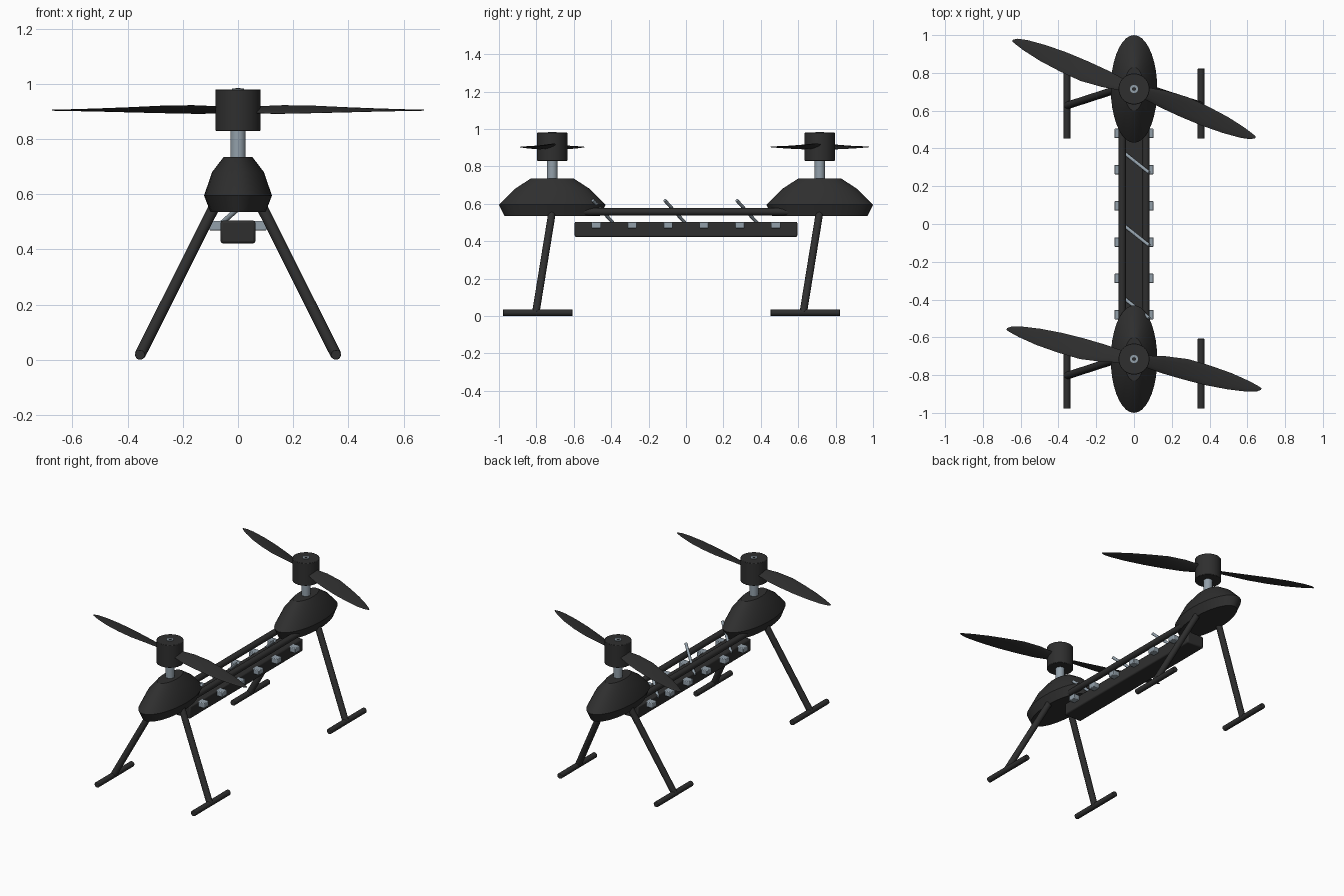
import bpy, bmesh, math
from mathutils import Vector, Matrix

if "Cube" in bpy.data.objects:
    bpy.data.objects.remove(bpy.data.objects["Cube"], do_unlink=True)


def material(name, colour, roughness):
    m = bpy.data.materials.new(name)
    m.use_nodes = True
    m.diffuse_color = (*colour, 1)
    shader = m.node_tree.nodes["Principled BSDF"]
    shader.inputs["Base Color"].default_value = (*colour, 1)
    shader.inputs["Roughness"].default_value = roughness
    return m


BLACK = material("matte black", (0.028, 0.028, 0.028), 0.6)
STEEL = material("brushed steel", (0.29, 0.35, 0.40), 0.5)


def finish(name, bm, mat, bevel=0.0, angle=30):
    bmesh.ops.recalc_face_normals(bm, faces=bm.faces)
    mesh = bpy.data.meshes.new(name)
    bm.to_mesh(mesh)
    bm.free()
    for p in mesh.polygons:
        p.use_smooth = True
    mesh.set_sharp_from_angle(angle=math.radians(angle))
    mesh.materials.append(mat)
    obj = bpy.data.objects.new(name, mesh)
    bpy.context.collection.objects.link(obj)
    if bevel:
        mod = obj.modifiers.new("soft edges", "BEVEL")
        mod.width, mod.segments = bevel, 2
    return obj


def box(name, centre, size, mat, bevel):
    bm = bmesh.new()
    bmesh.ops.create_cube(bm, size=1)
    bmesh.ops.scale(bm, vec=size, verts=bm.verts)
    bmesh.ops.translate(bm, vec=centre, verts=bm.verts)
    return finish(name, bm, mat, bevel)


def rod(name, start, end, radius, mat, bevel=0.0, sides=24):
    a, b = Vector(start), Vector(end)
    turn = (b - a).to_track_quat("Z", "Y").to_matrix().to_4x4()
    bm = bmesh.new()
    bmesh.ops.create_cone(bm, cap_ends=True, segments=sides, radius1=radius, radius2=radius,
                          depth=(b - a).length, matrix=Matrix.Translation((a + b) / 2) @ turn)
    return finish(name, bm, mat, bevel)


def loft(name, rings, mat, angle):
    """Skin a list of closed point rings and cap both ends."""
    bm = bmesh.new()
    loops = [[bm.verts.new(p) for p in ring] for ring in rings]
    n = len(loops[0])
    for low, high in zip(loops, loops[1:]):
        for i in range(n):
            j = (i + 1) % n
            bm.faces.new((low[i], low[j], high[j], high[i]))
    bm.faces.new(loops[0])
    bm.faces.new(loops[-1])
    return finish(name, bm, mat, angle=angle)


def pod(name, y):
    # height, half width, half length of each elliptical layer
    layers = [(0.535, 0.100, 0.255), (0.595, 0.123, 0.285),
              (0.68, 0.094, 0.20), (0.735, 0.052, 0.115)]
    turns = [math.tau * i / 36 for i in range(36)]
    return loft(name, [[(w * math.cos(t), y + l * math.sin(t), z) for t in turns]
                       for z, w, l in layers], BLACK, 24)


def blade(name, y, heading):
    # radius, trailing offset, leading offset, pitch in degrees
    stations = [(0.06, -0.030, 0.035, 20), (0.16, -0.042, 0.055, 18), (0.28, -0.048, 0.066, 13),
                (0.40, -0.050, 0.058, 9), (0.52, -0.045, 0.044, 6), (0.62, -0.034, 0.024, 4),
                (0.67, -0.022, 0.010, 3), (0.692, -0.008, 0.002, 3)]
    spin = Matrix.Translation((0, y, 0.905)) @ Matrix.Rotation(math.radians(heading), 4, "Z")
    rings = []
    for r, back, lead, pitch in stations:
        mid, half = (back + lead) / 2, (lead - back) / 2
        tilt = Matrix.Rotation(math.radians(pitch), 4, "X")
        ring = []
        for i in range(12):
            t = math.tau * i / 12
            thick = 0.007 * (1 - 0.7 * r / 0.7)
            ring.append(spin @ (Matrix.Translation((r, 0, 0)) @ tilt
                                @ Vector((0, mid + half * math.cos(t), thick * math.sin(t)))))
        rings.append(ring)
    return loft(name, rings, BLACK, 50)


# Pods, rotors and landing legs at both ends
for end, y, heading in (("front", -0.715, -13), ("rear", 0.715, -21.5)):
    pod(f"{end}_pod", y)
    rod(f"{end}_rotor_shaft", (0, y, 0.72), (0, y, 0.84), 0.028, STEEL)
    rod(f"{end}_rotor_hub", (0, y, 0.83), (0, y, 0.98), 0.082, BLACK, 0.003, 40)
    rod(f"{end}_hub_bolt", (0, y, 0.97), (0, y, 0.984), 0.022, STEEL, sides=12)
    rod(f"{end}_bolt_socket", (0, y, 0.97), (0, y, 0.985), 0.011, BLACK, sides=6)
    for i in range(2):
        blade(f"{end}_blade_{i + 1}", y, heading + 180 * i)
    for side, s in (("left", 1), ("right", -1)):
        rod(f"{end}_{side}_leg", (s * 0.083, y, 0.56), (s * 0.355, y - 0.088, 0.018), 0.02, BLACK)
        rod(f"{end}_{side}_foot", (s * 0.355, y - 0.263, 0.018), (s * 0.355, y + 0.108, 0.018),
            0.018, BLACK, 0.003)

# Twin booms and the equipment tray beneath them
for side, s in (("left", 1), ("right", -1)):
    rod(f"{side}_boom", (s * 0.063, -0.6, 0.558), (s * 0.063, 0.6, 0.558), 0.02, BLACK)
box("equipment_tray", (0, 0, 0.463), (0.126, 1.19, 0.082), BLACK, 0.008)

# Clamp blocks along both sides of the tray
for i in range(6):
    y = -0.48 + 0.192 * i
    for side, s in (("left", 1), ("right", -1)):
        box(f"{side}_clamp_{i + 1}", (s * 0.079, y, 0.486), (0.05, 0.05, 0.034), STEEL, 0.004)

# Slanted struts crossing from the tray up over the booms
for i in range(3):
    y = -0.443 + 0.385 * i
    rod(f"strut_{i + 1}", (-0.065, y + 0.06, 0.49), (0.08, y - 0.055, 0.618), 0.009, STEEL, sides=16)
